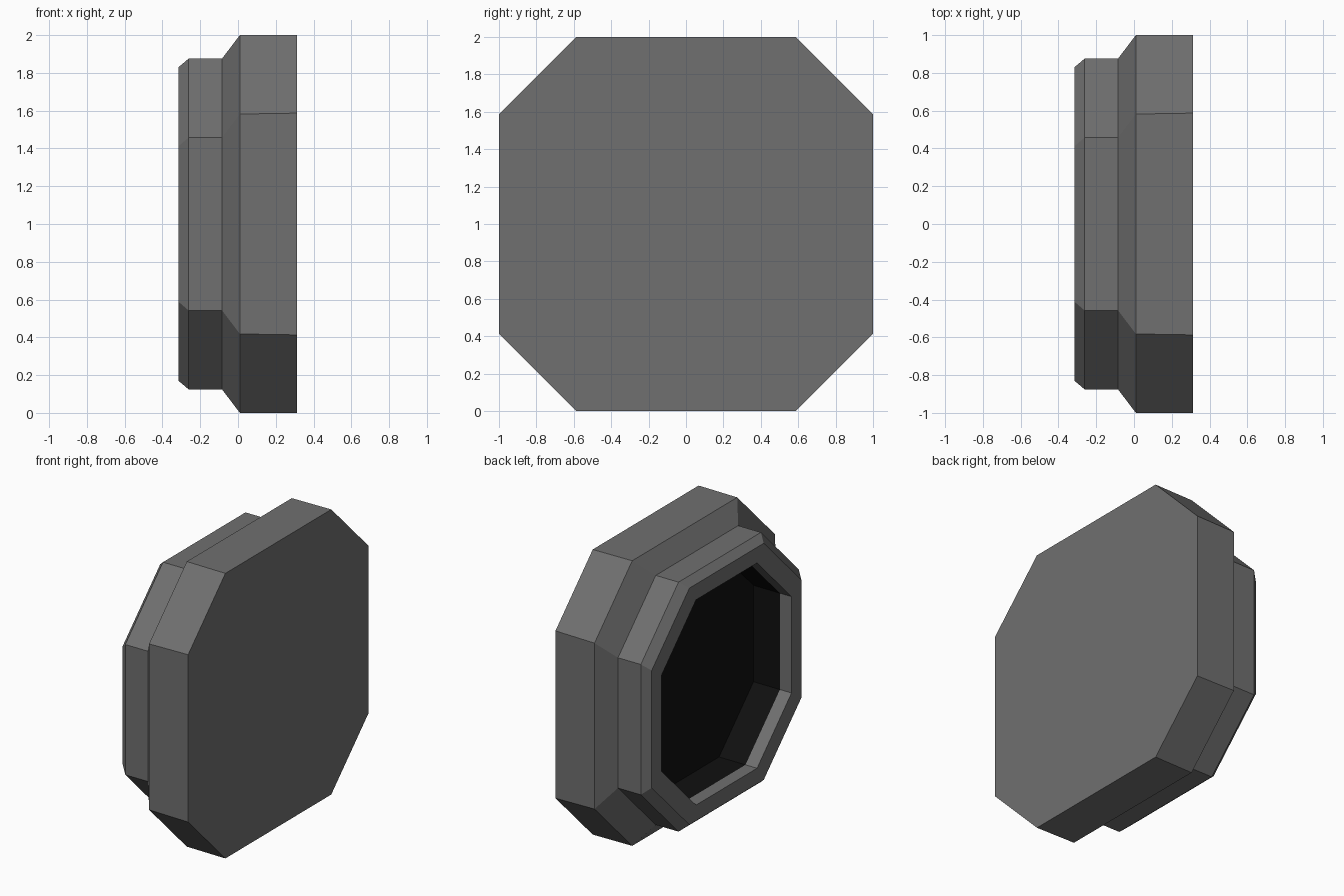
import bpy, bmesh

if "Cube" in bpy.data.objects:
    bpy.data.objects.remove(bpy.data.objects["Cube"])


def material(name, v):
    m = bpy.data.materials.new(name)
    m.diffuse_color = (v, v, v, 1)
    m.use_nodes = True
    m.node_tree.nodes["Principled BSDF"].inputs["Base Color"].default_value = m.diffuse_color
    return m


def ring_points(x, half, flat):
    # chamfered square centred on z = 1, lying in the plane at x
    h, f = half, flat
    pts = [(h, -f), (h, f), (f, h), (-f, h), (-h, f), (-h, -f), (-f, -h), (f, -h)]
    return [(x, y, z + 1) for y, z in pts]


def octagon_loft(name, sections, mat, cap_first=False, cap_last=False):
    bm = bmesh.new()
    rings = [[bm.verts.new(p) for p in ring_points(*s)] for s in sections]
    for a, b in zip(rings, rings[1:]):
        for i in range(8):
            j = (i + 1) % 8
            bm.faces.new((a[j], a[i], b[i], b[j]))
    if cap_first:
        bm.faces.new(rings[0])
    if cap_last:
        bm.faces.new(rings[-1][::-1])
    bm.normal_update()
    me = bpy.data.meshes.new(name)
    bm.to_mesh(me)
    bm.free()
    me.materials.append(mat)
    ob = bpy.data.objects.new(name, me)
    bpy.context.collection.objects.link(ob)
    return ob


grey = material("dark_grey", 0.16)
black = material("black", 0.005)

# stepped outer housing, wrapping round the rim into the opening
octagon_loft("housing", [
    (0.313, 1.0, 0.587),
    (0.01, 1.0, 0.582),
    (-0.085, 0.875, 0.457),
    (-0.262, 0.875, 0.457),
    (-0.315, 0.83, 0.412),
    (-0.315, 0.72, 0.338),
    (-0.225, 0.72, 0.338),
], grey, cap_first=True)

# dark recess with a flat floor
octagon_loft("recess", [
    (-0.225, 0.72, 0.338),
    (-0.02, 0.72, 0.338),
], black, cap_last=True)
